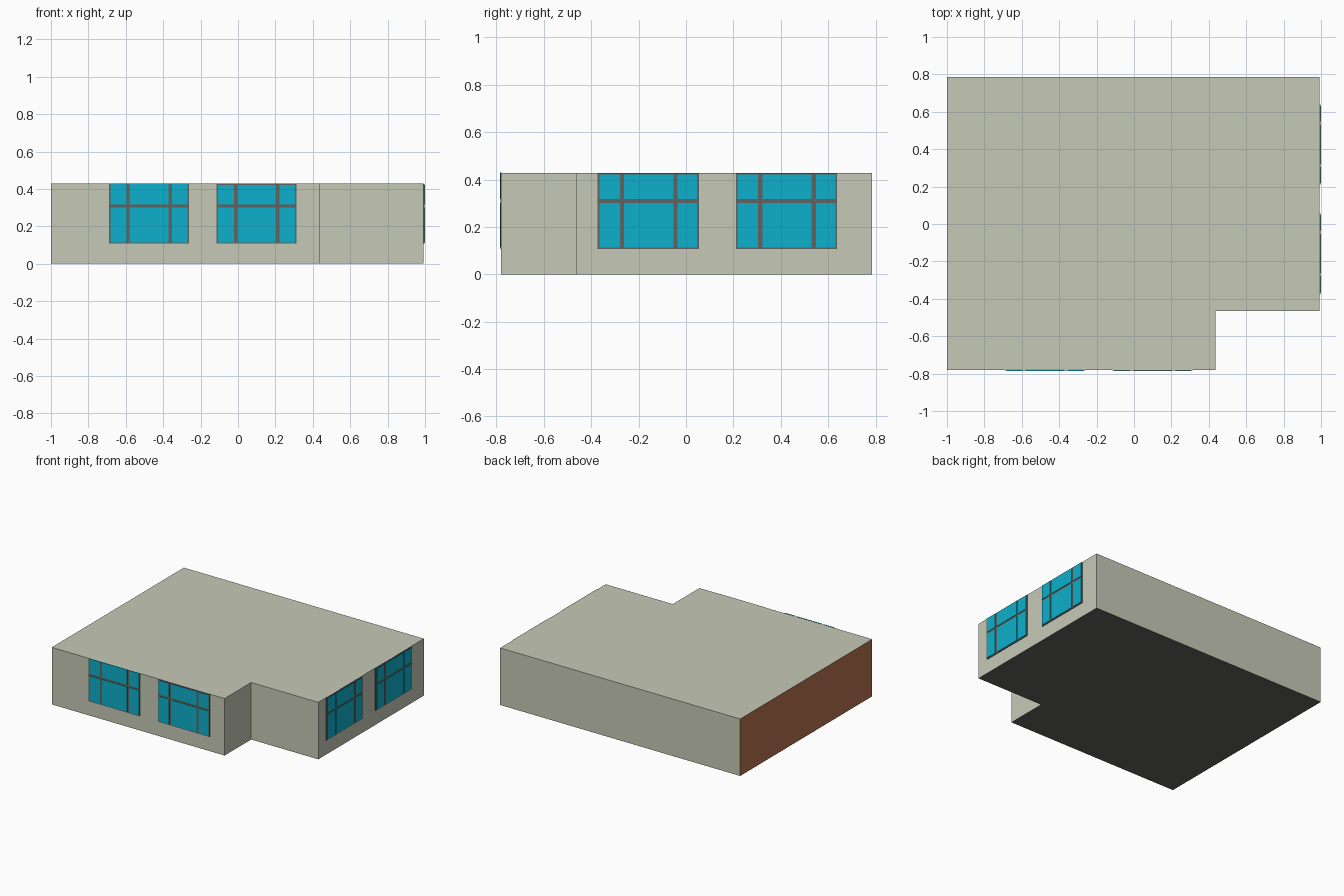
import bpy, bmesh
from mathutils import Vector

if "Cube" in bpy.data.objects:
    bpy.data.objects.remove(bpy.data.objects["Cube"])


def material(name, r, g, b):
    # sRGB 0-255 to linear
    lin = [(c / 255 / 12.92) if c < 11 else ((c / 255 + 0.055) / 1.055) ** 2.4 for c in (r, g, b)]
    m = bpy.data.materials.new(name)
    m.diffuse_color = (*lin, 1)
    m.use_nodes = True
    m.node_tree.nodes["Principled BSDF"].inputs["Base Color"].default_value = m.diffuse_color
    return m


BEIGE = material("beige_wall", 198, 202, 182)
BROWN = material("brown_wall", 185, 115, 78)
GREY = material("dark_grey", 98, 100, 96)
CYAN = material("cyan_glass", 13, 176, 204)

HEIGHT = 0.428
FRONT, BACK, LEFT, RIGHT = -0.78, 0.786, -1.0, 0.992


def finish(name, bm, *mats):
    bmesh.ops.recalc_face_normals(bm, faces=bm.faces)
    mesh = bpy.data.meshes.new(name)
    for m in mats:
        mesh.materials.append(m)
    bm.to_mesh(mesh)
    bm.free()
    ob = bpy.data.objects.new(name, mesh)
    bpy.context.collection.objects.link(ob)
    return ob


# Building body: L-shaped plan extruded upwards
plan = [(LEFT, FRONT), (0.435, FRONT), (0.435, -0.465), (RIGHT, -0.465), (RIGHT, BACK), (LEFT, BACK)]
bm = bmesh.new()
base = bm.faces.new([bm.verts.new((x, y, 0)) for x, y in plan])
ext = bmesh.ops.extrude_face_region(bm, geom=[base], use_keep_orig=True)
for v in ext["geom"]:
    if isinstance(v, bmesh.types.BMVert):
        v.co.z = HEIGHT
bmesh.ops.recalc_face_normals(bm, faces=bm.faces)
# Brown left wall, grey underside, beige elsewhere
for f in bm.faces:
    f.material_index = 1 if f.normal.x < -0.9 else 2 if f.normal.z < -0.9 else 0
finish("building_body", bm, BEIGE, BROWN, GREY)


def on_front(u, z, d):
    return Vector((u, FRONT - d, z))


def on_right(u, z, d):
    return Vector((RIGHT + d, u, z))


def add_plate(bm, place, u0, u1, z0, z1, depth):
    a, b = place(u0, z0, -0.001), place(u1, z1, depth)
    cube = bmesh.ops.create_cube(bm, size=1)
    for v in cube["verts"]:
        v.co = (a + b) / 2 + Vector([v.co[i] * abs(b[i] - a[i]) for i in range(3)])


def window(name, place, u, depth, pane_top=0.421):
    # Grey backing plate shows between the panes as frame and glazing bars
    bm = bmesh.new()
    add_plate(bm, place, u, u + 0.428, 0.107, HEIGHT - 0.0005, depth / 2)
    finish(name + "_frame", bm, GREY)
    # Six raised panes: three columns, two rows
    bm = bmesh.new()
    for a, b in ((0.008, 0.094), (0.112, 0.320), (0.338, 0.420)):
        for z0, z1 in ((0.114, 0.301), (0.317, pane_top)):
            add_plate(bm, place, u + a, u + b, z0, z1, depth)
    finish(name + "_panes", bm, CYAN)


window("front_left_window", on_front, -0.691, 0.006, 0.4295)
window("front_right_window", on_front, -0.116, 0.006)
window("side_front_window", on_right, -0.373, 0.008)
window("side_back_window", on_right, 0.210, 0.008)
